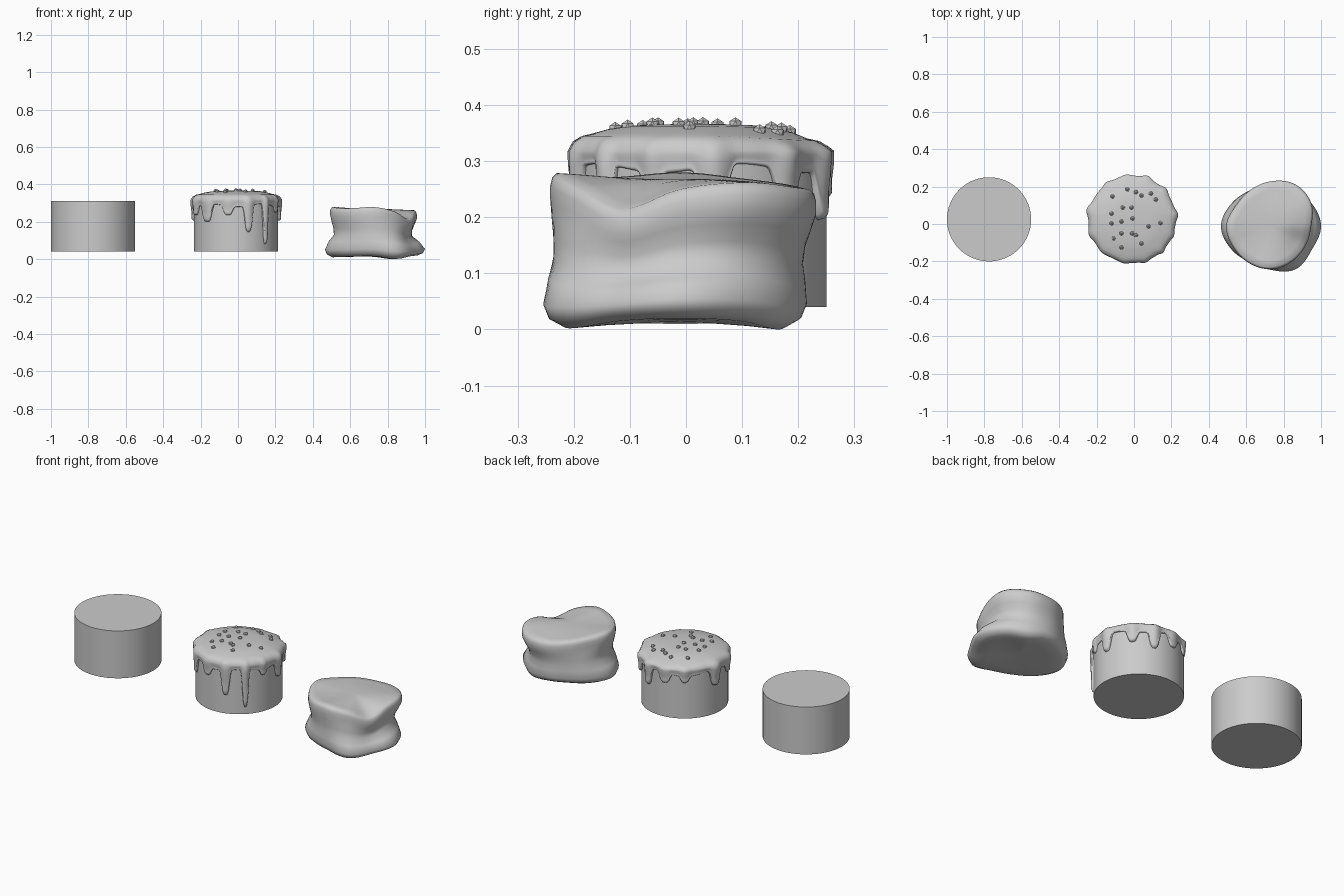
import bpy, bmesh
from math import sin, cos, pi, radians, exp, hypot, degrees, atan2

if "Cube" in bpy.data.objects:
    bpy.data.objects.remove(bpy.data.objects["Cube"])

CX, CY, R = -0.01, 0.025, 0.225


def finish(bm, name, angle=40):
    bmesh.ops.recalc_face_normals(bm, faces=bm.faces)
    me = bpy.data.meshes.new(name)
    bm.to_mesh(me)
    bm.free()
    me.shade_smooth()
    me.set_sharp_from_angle(angle=radians(angle))
    ob = bpy.data.objects.new(name, me)
    bpy.context.collection.objects.link(ob)
    return ob


def cylinder(name, x, y, z0, z1):
    bm = bmesh.new()
    bmesh.ops.create_cone(bm, cap_ends=True, segments=64, radius1=R, radius2=R, depth=z1 - z0)
    bmesh.ops.translate(bm, verts=bm.verts, vec=(x, y, (z0 + z1) / 2))
    finish(bm, name)


def skin(name, rings, start=None, end=None, angle=40):
    """Loft closed rings, with optional pole points closing the two ends."""
    bm = bmesh.new()
    vs = [[bm.verts.new(p) for p in ring] for ring in rings]
    n = len(vs[0])
    for a, b in zip(vs, vs[1:]):
        for i in range(n):
            j = (i + 1) % n
            bm.faces.new((a[i], a[j], b[j], b[i]))
    for pole, ring in ((start, vs[0]), (end, vs[-1])):
        if pole:
            p = bm.verts.new(pole)
            for i in range(n):
                bm.faces.new((p, ring[i], ring[(i + 1) % n]))
    return finish(bm, name, angle)


def spline(p0, p1, p2, p3, t):
    return 0.5 * (2 * p1 + (p2 - p0) * t + (2 * p0 - 5 * p1 + 4 * p2 - p3) * t * t
                  + (3 * p1 - p0 - 3 * p2 + p3) * t ** 3)


def around(vals, a):
    n = len(vals)
    f = a / 360 * n
    i = int(f)
    return spline(*[vals[(i + k) % n] for k in (-1, 0, 1, 2)], f - i)


# Plain cake and the base of the iced cake
cylinder("plain_cake", -0.775, 0.025, 0.04, 0.31)
cylinder("iced_cake_base", CX, CY, 0.04, 0.31)

# Icing drips: angle, half width in degrees, lowest z, bulge
DRIPS = [(6, 7, .205, .018), (42, 7, .225, .016), (70, 7, .195, .018), (98, 8, .235, .010),
         (125, 6, .245, .012), (168, 8, .205, .020), (200, 8, .235, .016), (227, 9, .20, .010),
         (259, 7, .235, .008), (287, 6, .145, .012), (313, 4.5, .08, .014), (338, 5, .25, .010)]


def drip(a):
    low, out = .287 + .008 * sin(radians(5 * a)), .008
    for c, w, z, b in DRIPS:
        d = abs((a - c + 180) % 360 - 180) / w
        low = low + (z - low) * exp(-d ** 4)
        out += b * .8 * exp(-d * d)
    return low, out


def top_z(x, y):
    r = hypot(x - CX, y - CY)
    return .366 - .02 * (r / .2) ** 4 - .06 * max(0, y - .05) ** 1.0 * (r / .2) ** 2


# Icing lofted from the top outwards, then down to the drip edge and under
N = 240
angs = [360 * i / N for i in range(N)]
rings = []


def pt(a, r, z):
    return (CX + r * cos(radians(a)), CY + r * sin(radians(a)), z)


for r in (.04, .09, .13, .165, .19):
    rings.append([pt(a, r, top_z(*pt(a, r, 0)[:2])) for a in angs])
for f, dz, dr in ((.35, .005, .208), (.7, .015, .22)):
    rings.append([pt(a, dr + drip(a)[1] * f, top_z(*pt(a, .19, 0)[:2]) - dz) for a in angs])
for t, k in ((0, 1), (.15, 1), (.3, .95), (.45, .85), (.6, .75), (.72, .72), (.83, .76), (.92, .7), (.98, .4), (1, -.1)):
    ring = []
    for a in angs:
        low, out = drip(a)
        ring.append(pt(a, R + out * k, .318 + (low - .318) * t))
    rings.append(ring)
skin("icing", rings, start=(CX, CY, .367), angle=60)

# Sprinkles
SPOTS = [(-.035, .185), (.01, .17), (.04, .152), (.09, .163), (.117, .131), (-.115, .147),
         (-.06, .088), (-.013, .088), (-.12, .056), (-.12, .003), (-.067, .013), (-.008, .03),
         (.078, -.013), (.142, .006), (-.11, -.077), (-.067, -.05), (-.01, -.05), (.01, -.06),
         (.04, -.104), (-.067, -.126)]
bm = bmesh.new()
for x, y in SPOTS:
    s = bmesh.ops.create_icosphere(bm, subdivisions=1, radius=.0125)
    bmesh.ops.translate(bm, verts=s["verts"], vec=(x, y, top_z(x, y)))
finish(bm, "sprinkles", 30)

# Squashed cake: radius every 30 degrees at base, waist and shoulder
MX, MY = 0.73, -0.01
BASE = [.27, .25, .235, .225, .22, .24, .265, .245, .225, .235, .268, .255]
WAIST = [.195, .21, .222, .218, .215, .22, .215, .212, .215, .225, .228, .20]
SHOULDER = [.218, .25, .258, .238, .22, .215, .237, .23, .23, .232, .222, .215]
RIM = [.25, .262, .252, .25, .26, .27, .28, .272, .273, .278, .255, .215]
FOOT = [.02, .015, 0, .012, .015, .012, .01, .012, .015, .015, .002, .015]
M = 96
mang = [360 * i / M for i in range(M)]
LEVELS = [(.0, .85, 0, 0), (.015, .96, 0, 0), (.04, 1, 0, 0), (.085, .6, .4, 0), (.12, .05, .95, 0),
          (.155, 0, .8, .2), (.19, 0, .35, .65)]
rings = []
for k in (.3, .6):
    rings.append([(MX + k * around(BASE, a) * cos(radians(a)), MY + k * around(BASE, a) * sin(radians(a)),
                   .015 + (around(FOOT, a) - .015) * k) for a in mang])


def squash_ring(fn):
    ring = []
    for a in mang:
        r, z = fn(a)
        ring.append((MX + r * cos(radians(a)), MY + r * sin(radians(a)), z))
    rings.append(ring)


for h, b, w, s in LEVELS:
    def level(a):
        r = b * around(BASE, a) + w * around(WAIST, a) + s * around(SHOULDER, a)
        foot, rim = max(0, around(FOOT, a)), around(RIM, a)
        z = foot + h * (rim - foot) / .27
        return r, z
    squash_ring(level)
for k, dz in ((1, .045), (1, .022), (.985, .008), (.95, 0)):
    squash_ring(lambda a: (k * around(SHOULDER, a), around(RIM, a) - dz))
for k, m in ((.8, .2), (.6, .55), (.4, .85), (.2, 1)):
    squash_ring(lambda a: (k * around(SHOULDER, a), around(RIM, a) * (1 - m) + .268 * m))
skin("squashed_cake", rings, start=(MX, MY, .015), end=(MX, MY, .268), angle=70)
